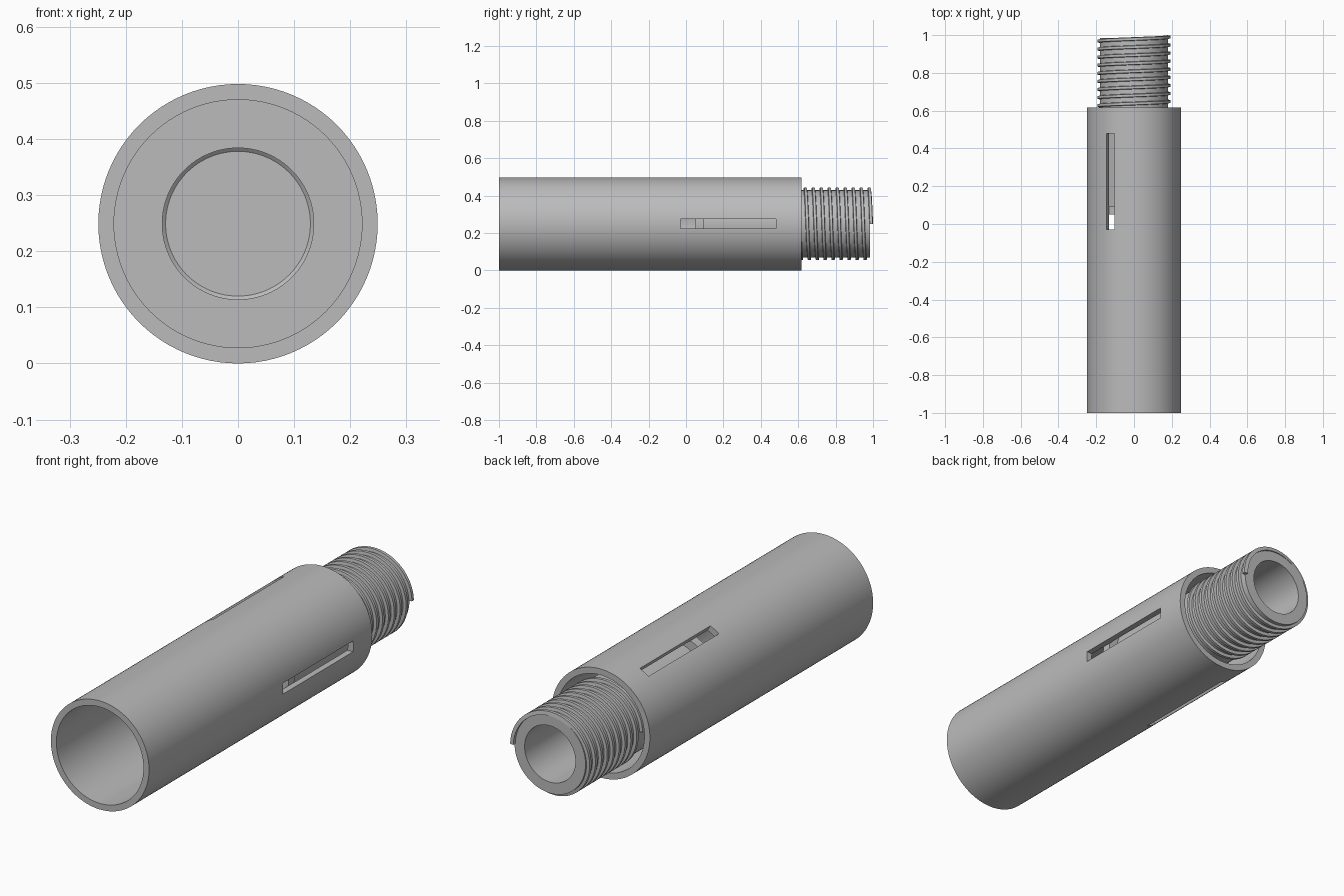
import bpy, bmesh, math
from mathutils import Matrix

if "Cube" in bpy.data.objects:
    bpy.data.objects.remove(bpy.data.objects["Cube"])

AXIS_Z = 0.249
SIDES = 96

grey = bpy.data.materials.new("steel_grey")
grey.diffuse_color = (0.5, 0.5, 0.5, 1)
grey.use_nodes = True
grey.node_tree.nodes["Principled BSDF"].inputs["Base Color"].default_value = grey.diffuse_color


def finish(name, bm):
    """Turn a bmesh into a named, shaded object."""
    bmesh.ops.recalc_face_normals(bm, faces=bm.faces)
    me = bpy.data.meshes.new(name)
    bm.to_mesh(me)
    bm.free()
    me.materials.append(grey)
    ob = bpy.data.objects.new(name, me)
    bpy.context.collection.objects.link(ob)
    return ob


def activate(ob):
    bpy.ops.object.select_all(action='DESELECT')
    ob.select_set(True)
    bpy.context.view_layer.objects.active = ob


def smooth(ob):
    activate(ob)
    bpy.ops.object.shade_smooth_by_angle(angle=math.radians(30))


def place(r, y, a):
    return (r * math.cos(a), y, AXIS_Z + r * math.sin(a))


def lathe(name, profile, closed=True):
    """Revolve (radius, y) points around the long axis; radius 0 makes a pole."""
    bm = bmesh.new()
    rings = []
    for r, y in profile:
        if r == 0:
            rings.append([bm.verts.new(place(0, y, 0))] * SIDES)
        else:
            rings.append([bm.verts.new(place(r, y, 2 * math.pi * i / SIDES))
                          for i in range(SIDES)])
    pairs = list(zip(rings, rings[1:]))
    if closed:
        pairs.append((rings[-1], rings[0]))
    for a, b in pairs:
        for i in range(SIDES):
            j = (i + 1) % SIDES
            quad = list(dict.fromkeys((a[i], a[j], b[j], b[i])))
            bm.faces.new(quad)
    return finish(name, bm)


# Outer tube, open at both ends
tube = lathe("outer_tube", [(0.249, -1), (0.249, 0.617), (0.221, 0.617), (0.221, -1)])
smooth(tube)

# Three long slots spaced evenly around the tube
bm = bmesh.new()
for k in range(3):
    m = (Matrix.Translation((0, 0, AXIS_Z))
         @ Matrix.Rotation(-k * 2 * math.pi / 3, 4, 'Y')
         @ Matrix.Translation((0.235, 0.225, 0))
         @ Matrix.Diagonal((0.1, 0.51, 0.05, 1)))
    bmesh.ops.create_cube(bm, size=1, matrix=m)
cutter = finish("slot_cutter", bm)
cutter.hide_render = True
mod = tube.modifiers.new("slots", 'BOOLEAN')
mod.operation = 'DIFFERENCE'
mod.solver = 'EXACT'
mod.object = cutter
activate(tube)
bpy.ops.object.modifier_apply(modifier=mod.name)
bpy.data.objects.remove(cutter)

# Inner sleeve: guide flange, shaft, blind bore from the back
sleeve = lathe("flanged_sleeve", [
    (0, 0.085), (0.129, 0.085), (0.135, 0.08), (0.135, 0.05), (0.221, 0.05), (0.221, 0.093),
    (0.18, 0.093), (0.18, 0.985), (0.129, 0.985), (0.129, 0.1), (0, 0.1)], closed=False)
smooth(sleeve)

# Helical thread ridge, running just past the sleeve end
PITCH, TURNS, STEPS = 0.0427, 9.5, 64
section = [(0.176, -0.010), (0.194, -0.007), (0.194, 0.007), (0.176, 0.010)]
bm = bmesh.new()
prev = None
for i in range(int(TURNS * STEPS) + 1):
    t = i / STEPS
    ring = [bm.verts.new(place(r, 0.99 - PITCH * t + dy, 2 * math.pi * t))
            for r, dy in section]
    if prev:
        for k in range(4):
            bm.faces.new((prev[k], prev[(k + 1) % 4], ring[(k + 1) % 4], ring[k]))
    else:
        bm.faces.new(ring)
    prev = ring
bm.faces.new(prev)
smooth(finish("screw_thread", bm))
